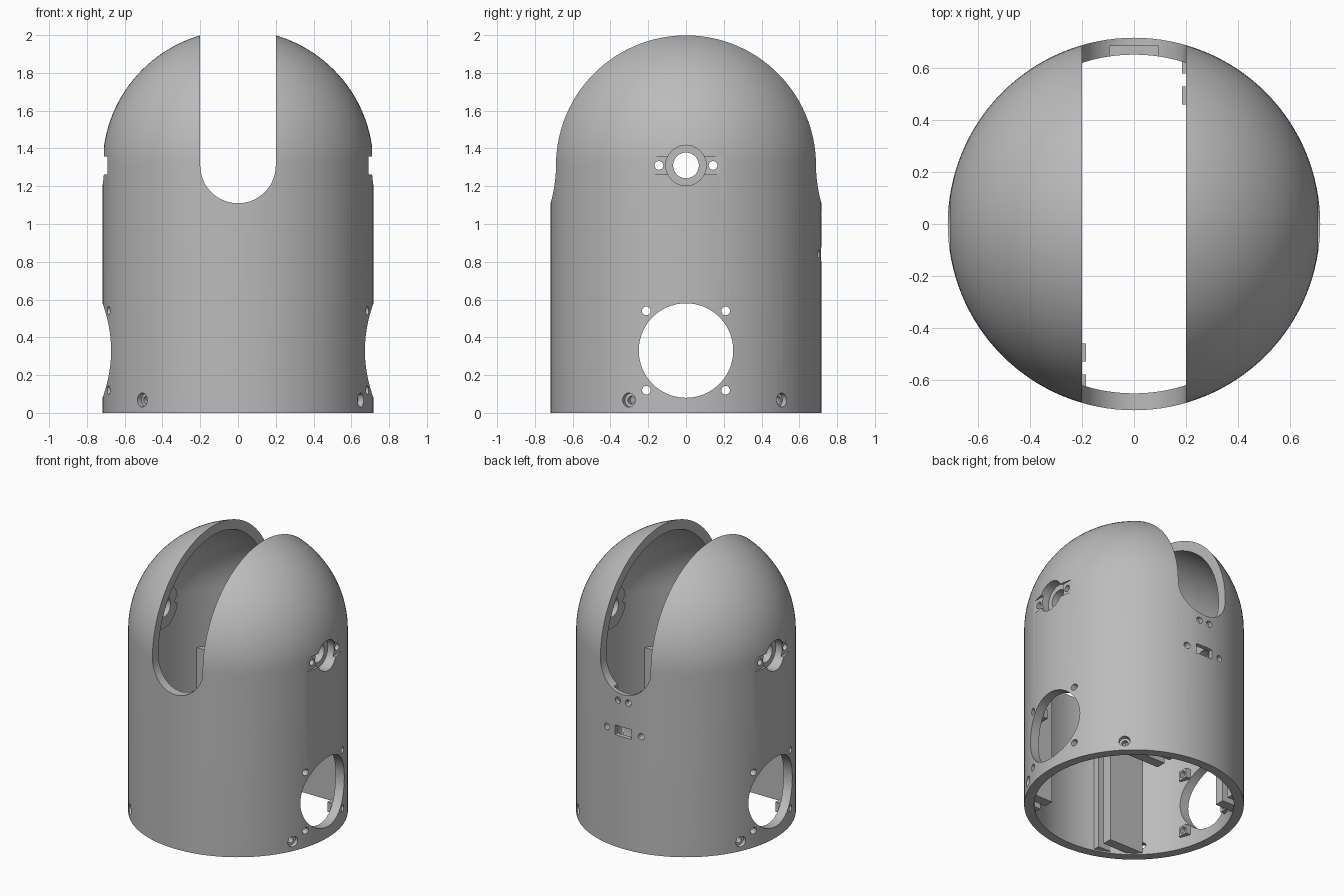
import bpy, bmesh, math
from mathutils import Matrix, Vector

if "Cube" in bpy.data.objects:
    bpy.data.objects.remove(bpy.data.objects["Cube"])

R, WALL, AXLE = 0.717, 0.065, 1.31
INNER = R - WALL

grey = bpy.data.materials.new("matte grey")
grey.use_nodes = True
colour = (0.5, 0.5, 0.5, 1)
grey.diffuse_color = colour
grey.node_tree.nodes["Principled BSDF"].inputs["Base Color"].default_value = colour


def make(name, bm):
    bmesh.ops.recalc_face_normals(bm, faces=bm.faces)
    mesh = bpy.data.meshes.new(name)
    bm.to_mesh(mesh)
    bm.free()
    mesh.materials.append(grey)
    ob = bpy.data.objects.new(name, mesh)
    bpy.context.collection.objects.link(ob)
    return ob


def box(name, lo, hi):
    bm = bmesh.new()
    lo, hi = Vector(lo), Vector(hi)
    place = Matrix.Translation((lo + hi) / 2) @ Matrix.Diagonal((hi - lo).to_4d())
    bmesh.ops.create_cube(bm, size=1, matrix=place)
    return make(name, bm)


def rod(name, start, end, radius, sides=32):
    start, end = Vector(start), Vector(end)
    axis = end - start
    turn = axis.to_track_quat('Z', 'Y').to_matrix().to_4x4()
    bm = bmesh.new()
    bmesh.ops.create_cone(bm, cap_ends=True, segments=sides, radius1=radius,
                          radius2=radius, depth=axis.length,
                          matrix=Matrix.Translation((start + end) / 2) @ turn)
    return make(name, bm)


def combine(target, tool, operation='DIFFERENCE'):
    mod = target.modifiers.new("cut", 'BOOLEAN')
    mod.operation, mod.object, mod.solver = operation, tool, 'MANIFOLD'
    bpy.context.view_layer.objects.active = target
    bpy.ops.object.modifier_apply(modifier=mod.name)
    bpy.data.objects.remove(tool)


def domed_solid(name, radius, bottom, sides=128, rings=32):
    # Revolve a straight wall that runs into a hemisphere
    bm = bmesh.new()
    steps = [(radius, bottom)]
    for i in range(rings):
        a = math.pi / 2 * i / rings
        steps.append((radius * math.cos(a), AXLE + radius * math.sin(a)))
    loops = [[bm.verts.new((r * math.cos(math.tau * k / sides),
                            r * math.sin(math.tau * k / sides), z))
              for k in range(sides)] for r, z in steps]
    for low, high in zip(loops, loops[1:]):
        for k in range(sides):
            n = (k + 1) % sides
            bm.faces.new((low[k], low[n], high[n], high[k]))
    tip = bm.verts.new((0, 0, AXLE + radius))
    for k in range(sides):
        bm.faces.new((loops[-1][k], loops[-1][(k + 1) % sides], tip))
    bm.faces.new(loops[0][::-1])
    return make(name, bm)


# Hollow domed shell
shell = domed_solid("domed_shell", R, 0)
combine(shell, domed_solid("cavity", INNER, -0.1))

# Inner bosses for the axle and for the screws around the side openings
for s in (-1, 1):
    combine(shell, rod("axle_boss", (s * 0.585, 0, AXLE), (s * 0.67, 0, AXLE), 0.15, 48), 'UNION')
    for y in (-0.21, 0.21):
        for z in (0.12, 0.54):
            xs = sorted((s * 0.59, s * 0.665))
            combine(shell, box("screw_boss", (xs[0], y - 0.035, z - 0.035),
                               (xs[1], y + 0.035, z + 0.035)), 'UNION')

# Tall slot through the dome, front to back
combine(shell, box("slot", (-0.2, -1, AXLE), (0.2, 1, 2.2)))
combine(shell, rod("slot_end", (0, -1, AXLE), (0, 1, AXLE), 0.2, 96))


def drill(side, y, z, radius, depth=0.5, sides=24):
    combine(shell, rod("drill", (side * depth, y, z), (side * 0.8, y, z), radius, sides))


# Side details, the same on both sides
for s in (-1, 1):
    drill(s, 0, 0.33, 0.25, sides=96)
    for y in (-0.21, 0.21):
        for z in (0.12, 0.54):
            drill(s, y, z, 0.023)
    xs = sorted((s * 0.69, s * 0.8))
    combine(shell, box("bar_recess", (xs[0], -0.203, AXLE - 0.048), (xs[1], 0.203, AXLE + 0.048)))
    drill(s, 0, AXLE, 0.107, depth=0.64, sides=64)
    drill(s, 0, AXLE, 0.068, sides=48)
    for y in (-0.143, 0.143):
        drill(s, y, AXLE, 0.023)

# Counterbored screws near the base
for angle in (45, 225, -25, 155):
    d = Vector((math.cos(math.radians(angle)), math.sin(math.radians(angle)), 0))
    base = Vector((0, 0, 0.068))
    combine(shell, rod("screw_head", base + d * 0.685, base + d * 0.8, 0.037))
    combine(shell, rod("screw_shaft", base + d * 0.6, base + d * 0.8, 0.021))

# Back pocket with switch window and its screw holes
combine(shell, box("back_pocket", (-0.095, 0.5, 0.76), (0.095, 0.685, 1.2)))
combine(shell, box("switch_window", (-0.065, 0.5, 0.805), (0.065, 0.8, 0.875)))
for x, z in ((0.041, 1.06), (0.137, 0.84)):
    for s in (-1, 1):
        combine(shell, rod("back_hole", (s * x, 0.5, z), (s * x, 0.8, z), 0.023, 24))

# Vertical guide rails inside, turned half round for the opposite side
rails = [(0.185, 0.46, 0.46, 0.53), (0.185, 0.58, 0.285, 0.65),
         (0.42, -0.40, 0.57, -0.33), (0.42, -0.50, 0.50, -0.45)]
for x0, y0, x1, y1 in rails:
    box("guide_rail", (x0, y0, 0.01), (x1, y1, 0.9))
    box("guide_rail", (-x1, -y1, 0.01), (-x0, -y0, 0.9))

# Smooth the curved shell but keep its cut edges crisp
bpy.ops.object.select_all(action='DESELECT')
shell.select_set(True)
bpy.context.view_layer.objects.active = shell
bpy.ops.object.shade_smooth_by_angle(angle=math.radians(30))
